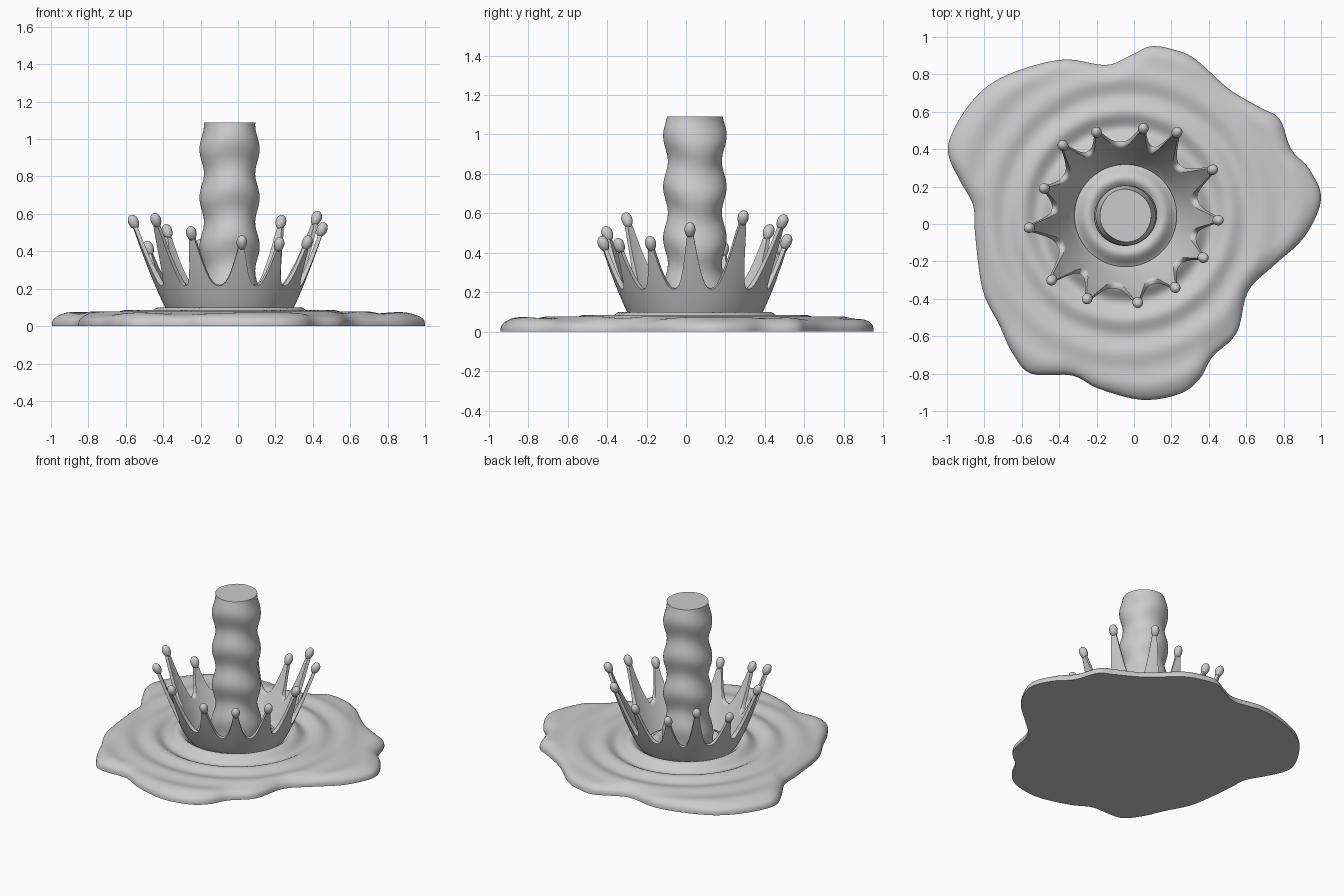
import bpy
import bmesh
import math
from mathutils import Vector

default_cube = bpy.data.objects.get("Cube")
if default_cube:
    bpy.data.objects.remove(default_cube, do_unlink=True)

CENTRE = Vector((-0.045, 0.045, 0))

liquid = bpy.data.materials.new("light_grey_liquid")
liquid.use_nodes = True
grey = (0.6, 0.6, 0.6, 1)
liquid.diffuse_color = grey
liquid.node_tree.nodes["Principled BSDF"].inputs["Base Color"].default_value = grey


def finish(bm, name, sharp_angle):
    """Turn a bmesh into a smooth shaded object placed at the splash centre."""
    bmesh.ops.recalc_face_normals(bm, faces=bm.faces)
    mesh = bpy.data.meshes.new(name)
    bm.to_mesh(mesh)
    bm.free()
    mesh.materials.append(liquid)
    obj = bpy.data.objects.new(name, mesh)
    obj.location = CENTRE
    bpy.context.collection.objects.link(obj)
    bpy.ops.object.select_all(action="DESELECT")
    obj.select_set(True)
    bpy.context.view_layer.objects.active = obj
    bpy.ops.object.shade_smooth_by_angle(angle=math.radians(sharp_angle))
    return obj


def bridge(bm, loop_a, loop_b):
    """Join two closed loops of equal length with quads."""
    count = len(loop_a)
    for i in range(count):
        j = (i + 1) % count
        bm.faces.new((loop_a[i], loop_a[j], loop_b[j], loop_b[i]))


def loop_of(bm, points):
    return [bm.verts.new(p) for p in points]


def closed_spline(points, steps):
    """Smooth closed curve passing through the given points."""
    curve = []
    count = len(points)
    for i in range(count):
        a, b, c, d = (points[(i + k) % count] for k in (-1, 0, 1, 2))
        for s in range(steps):
            t = s / steps
            curve.append(b + (c - a) * t / 2
                         + (a * 2 - b * 5 + c * 4 - d) * t * t / 2
                         + (b * 3 - a - c * 3 + d) * t ** 3 / 2)
    return curve


# Puddle: wavy outline (hundredths of a unit), ripples and a rounded rim
OUTLINE = [(100, 13), (94, 29), (84, 40), (78, 56), (68, 62), (51, 72), (33, 88),
           (22, 93), (9, 95), (-2, 90), (-15, 85), (-36, 88), (-56, 84), (-75, 76),
           (-88, 64), (-98, 47), (-99, 36), (-93, 23), (-86, 10), (-85, -5), (-81, -35),
           (-72, -54), (-65, -69), (-55, -80), (-33, -81), (-19, -88), (4, -94),
           (24, -91), (35, -83), (42, -71), (55, -58), (61, -36), (75, -22), (91, -7)]
RINGS = 64
LIP = 0.015


def ripple_height(r):
    fade = min(1, math.exp((0.38 - r) / 0.25))
    return 0.071 + 0.03 * fade * math.cos(math.tau * (r - 0.38) / 0.18)


def puddle_point(edge, t):
    r = edge.length * t
    inset = min(1, edge.length * (1 - t) / 0.11)
    dome = math.sqrt(max(0, 1 - (1 - inset) ** 2))
    z = LIP + (ripple_height(r) - LIP) * dome
    return Vector((edge.x * t, edge.y * t, z))


rim = closed_spline([Vector((x / 100, y / 100, 0)) - CENTRE for x, y in OUTLINE], 5)
bm = bmesh.new()
floor = loop_of(bm, rim)
bm.faces.new(floor)
previous = floor
for k in range(RINGS):
    t = 1 - (k / RINGS) ** 1.3
    ring = loop_of(bm, [puddle_point(p, t) for p in rim])
    bridge(bm, previous, ring)
    previous = ring
bm.faces.new(previous)
finish(bm, "puddle", 50)

# Poured column: gently twisting bulges, flared foot and flat top
COLUMN_TOP = 1.09
SEGMENTS = 64
LEVELS = 72


def column_point(angle, z):
    phase = math.tau * (z - 0.97) / 0.26 + 0.7 * math.sin(angle * 2 + 1)
    r = 0.149 + 0.012 * math.cos(phase)
    r += 0.05 * max(0, 1 - z / 0.25) ** 2
    return Vector((r * math.cos(angle), r * math.sin(angle), z))


bm = bmesh.new()
previous = None
for k in range(LEVELS + 1):
    z = 0.03 + (COLUMN_TOP - 0.03) * k / LEVELS
    ring = loop_of(bm, [column_point(math.tau * i / SEGMENTS, z) for i in range(SEGMENTS)])
    if previous:
        bridge(bm, previous, ring)
    else:
        bm.faces.new(ring)
    previous = ring
bm.faces.new(previous)
finish(bm, "poured_column", 50)

# Crown tips: centres of the droplets (hundredths of a unit)
TIPS = [(45, 2, 52), (42, 29, 58), (23, 49, 56), (5, 51, 46), (-20, 49, 43),
        (-38, 42, 51), (-48, 19, 42), (-56, -2, 56), (-44, -30, 57), (-25, -40, 50),
        (2, -42, 45), (22, -34, 44), (37, -18, 45)]
tips = [Vector(t) / 100 - CENTRE for t in TIPS]
BASE_Z = 0.06
BASE_R = 0.32
VALLEY_Z = 0.215
WALL_STEPS = 12


def crown_section(angle, tip_r, tip_z, d):
    """Closed wall section; d is 0 at a tip and 1 in a valley."""
    rise = (1 - max(0, d - 0.12) / 0.88) ** 2.5
    top_z = VALLEY_Z + (tip_z - 0.02 - VALLEY_Z) * rise
    outer, inner = [], []
    for k in range(WALL_STEPS + 1):
        v = k / WALL_STEPS
        z = BASE_Z + (top_z - BASE_Z) * v
        s = (z - BASE_Z) / (tip_z - BASE_Z)
        r = BASE_R + (tip_r + 0.012 - BASE_R) * s ** 0.85
        thickness = 0.022 + 0.025 * (1 - min(1, s * 1.6))
        outer.append((r, z))
        inner.append((r - thickness, z))
    ridge = ((outer[-1][0] + inner[-1][0]) / 2, top_z + 0.006)
    return [Vector((r * math.cos(angle), r * math.sin(angle), z))
            for r, z in outer + [ridge] + inner[::-1]]


# Crown wall: sections swept from tip to tip, closer together near the tips
bm = bmesh.new()
sections = []
SWEEP = 20
for i, tip in enumerate(tips):
    after = tips[(i + 1) % len(tips)]
    start = math.atan2(tip.y, tip.x)
    span = (math.atan2(after.y, after.x) - start) % math.tau
    for k in range(SWEEP):
        u = k / SWEEP
        u -= 0.09 * math.sin(math.tau * u)
        d = 1 - abs(1 - 2 * u)
        blend = u * u * (3 - 2 * u)
        radius = tip.xy.length * (1 - blend) + after.xy.length * blend
        height = tip.z * (1 - blend) + after.z * blend
        sections.append(loop_of(bm, crown_section(start + span * u, radius, height, d)))
for i, section in enumerate(sections):
    bridge(bm, section, sections[(i + 1) % len(sections)])
finish(bm, "splash_crown", 60)

# Droplets: stretched beads leaning outward on every tip
for i, tip in enumerate(tips):
    bm = bmesh.new()
    bmesh.ops.create_uvsphere(bm, u_segments=20, v_segments=14, radius=0.028)
    lean = Vector((tip.x * 0.4, tip.y * 0.4, 0.45)).normalized()
    turn = lean.to_track_quat("Z", "Y")
    for vert in bm.verts:
        vert.co.z *= 1.3
        if vert.co.z < 0:
            vert.co.z *= 1.25
        vert.co = turn @ vert.co + tip
    finish(bm, "droplet_" + str(i + 1), 60)
